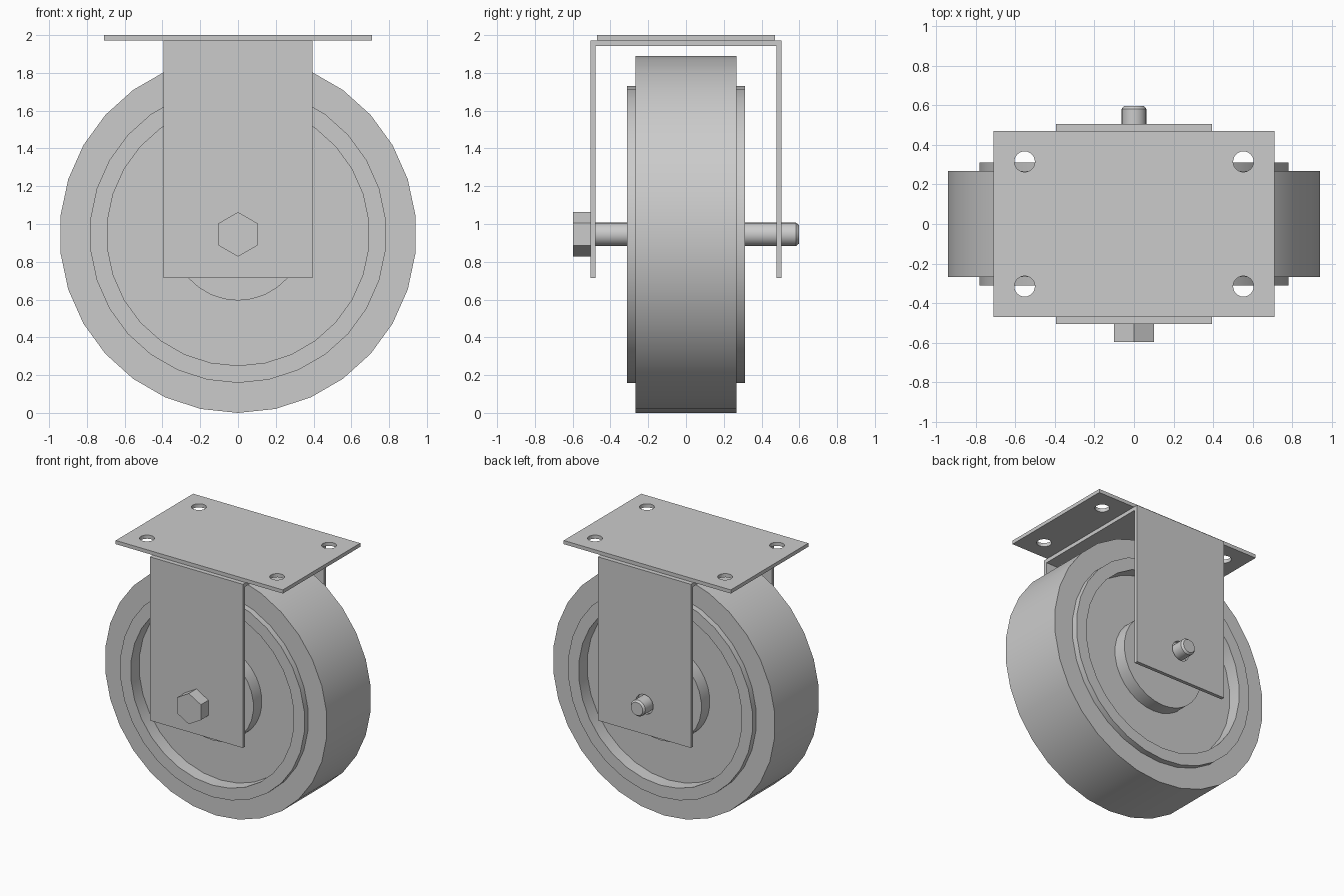
import bpy, bmesh
from math import sin, cos, pi, radians

cube = bpy.data.objects.get("Cube")
if cube:
    bpy.data.objects.remove(cube, do_unlink=True)

AXLE_Z = 0.945

steel = bpy.data.materials.new("plain grey")
steel.use_nodes = True
GREY = (0.6, 0.6, 0.6, 1)
steel.diffuse_color = GREY
steel.node_tree.nodes["Principled BSDF"].inputs["Base Color"].default_value = GREY


def make_object(name, bm, smooth=False):
    bmesh.ops.recalc_face_normals(bm, faces=bm.faces)
    mesh = bpy.data.meshes.new(name)
    bm.to_mesh(mesh)
    bm.free()
    mesh.materials.append(steel)
    obj = bpy.data.objects.new(name, mesh)
    bpy.context.collection.objects.link(obj)
    if smooth:
        bpy.ops.object.select_all(action="DESELECT")
        obj.select_set(True)
        bpy.context.view_layer.objects.active = obj
        bpy.ops.object.shade_smooth_by_angle(angle=radians(30))
    return obj


def lathe(name, profile, sides, closed=False, smooth=True):
    """Turn a (radius, y) profile around the axle; an open profile gets end caps."""
    bm = bmesh.new()
    rings = []
    for r, y in profile:
        angles = [2 * pi * i / sides for i in range(sides)]
        rings.append([bm.verts.new((r * sin(a), y, AXLE_Z - r * cos(a))) for a in angles])
    pairs = list(zip(rings, rings[1:]))
    if closed:
        pairs.append((rings[-1], rings[0]))
    else:
        bm.faces.new(rings[0])
        bm.faces.new(rings[-1])
    for a, b in pairs:
        for i in range(sides):
            j = (i + 1) % sides
            bm.faces.new((a[i], a[j], b[j], b[i]))
    return make_object(name, bm, smooth)


def extrude_outline(name, points, half_width):
    """Extrude a (y, z) outline along x."""
    bm = bmesh.new()
    face = bm.faces.new([bm.verts.new((-half_width, y, z)) for y, z in points])
    out = bmesh.ops.extrude_face_region(bm, geom=[face])
    verts = [v for v in out["geom"] if isinstance(v, bmesh.types.BMVert)]
    bmesh.ops.translate(bm, verts=verts, vec=(2 * half_width, 0, 0))
    return make_object(name, bm)


def drill(obj, cutter):
    """Cut a hole, then discard the cutter."""
    cutter.hide_render = True
    mod = obj.modifiers.new("hole", "BOOLEAN")
    mod.operation = "DIFFERENCE"
    mod.solver = "EXACT"
    mod.object = cutter
    bpy.context.view_layer.objects.active = obj
    bpy.ops.object.modifier_apply(modifier=mod.name)
    bpy.data.objects.remove(cutter, do_unlink=True)


# Tyre
lathe("tyre", [(0.945, -0.267), (0.945, 0.267), (0.78, 0.267), (0.78, -0.267)], 30, closed=True)

# Wheel core: raised rim, recessed web and hub on both sides
half = [(0.09, 0.312), (0.35, 0.312), (0.35, 0.21), (0.695, 0.21), (0.695, 0.312), (0.786, 0.312)]
mirrored = [(r, -y) for r, y in reversed(half)]
lathe("wheel_core", half + mirrored, 30, closed=True)

# U-shaped bracket with axle holes
outer, inner = 0.505, 0.478
bracket = extrude_outline("bracket", [
    (-outer, 0.715), (-inner, 0.715), (-inner, 1.943), (inner, 1.943),
    (inner, 0.715), (outer, 0.715), (outer, 1.972), (-outer, 1.972)], 0.395)
drill(bracket, lathe("axle_hole_cutter", [(0.075, -0.7), (0.075, 0.7)], 24))

# Mounting plate with four bolt holes
plate = extrude_outline("mounting_plate", [
    (-0.47, 1.972), (0.47, 1.972), (0.47, 2.0), (-0.47, 2.0)], 0.71)
for x in (-0.553, 0.553):
    for y in (-0.315, 0.315):
        bm = bmesh.new()
        bmesh.ops.create_cone(bm, cap_ends=True, segments=24, radius1=0.052, radius2=0.052, depth=0.2)
        bmesh.ops.translate(bm, verts=bm.verts, vec=(x, y, 1.986))
        drill(plate, make_object("plate_hole_cutter", bm))

# Axle bolt with chamfered end, and its hexagonal head
lathe("axle_bolt", [(0.062, -0.51), (0.062, 0.582), (0.05, 0.597)], 24)
lathe("bolt_head", [(0.118, -0.597), (0.118, -0.505)], 6, smooth=False)
